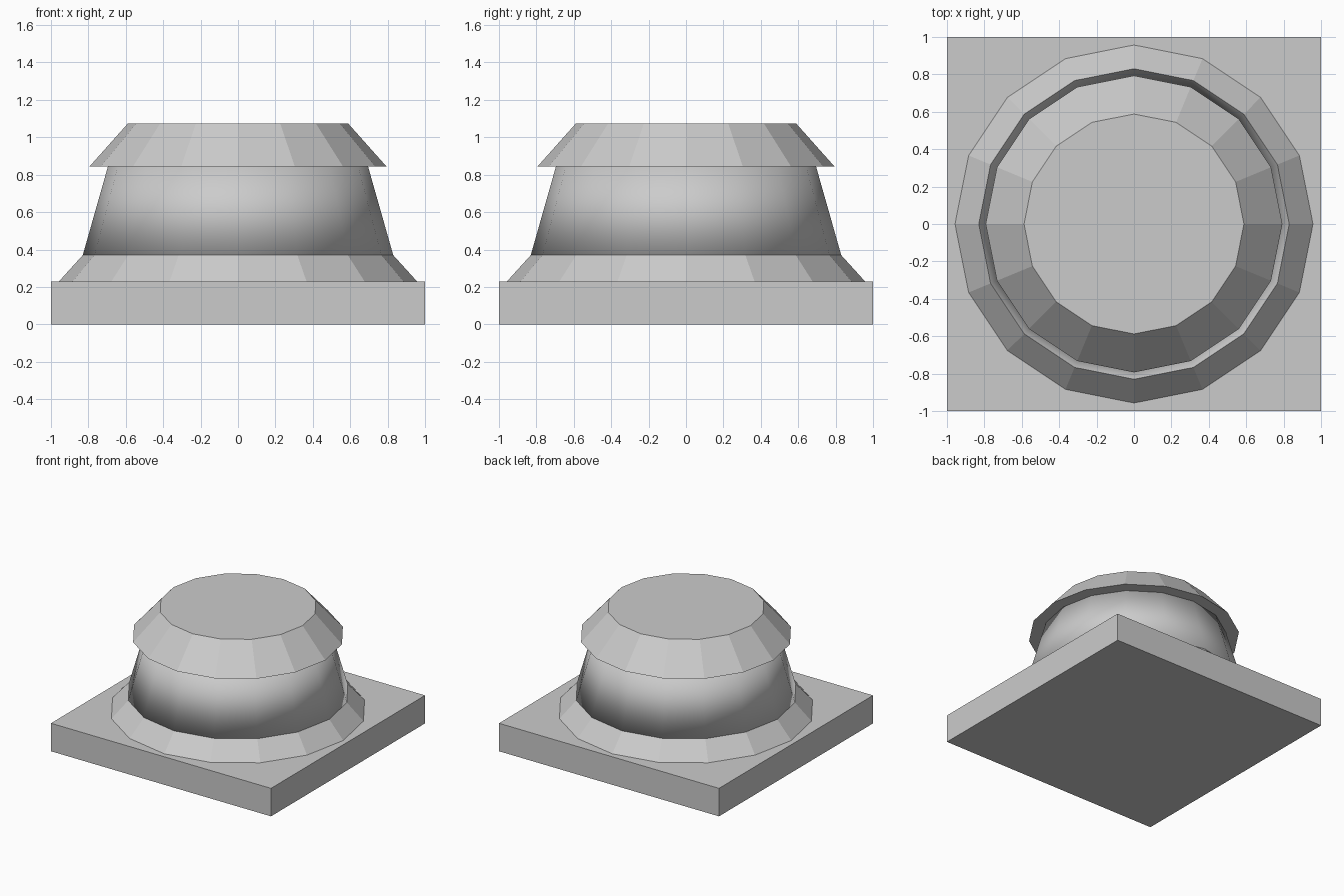
import bpy

if "Cube" in bpy.data.objects:
    bpy.data.objects.remove(bpy.data.objects["Cube"])

SIDES = 16


def frustum(name, r_bottom, r_top, z0, z1, smooth=False):
    """16-sided closed tapered drum with a corner on the x axis."""
    bpy.ops.mesh.primitive_cone_add(
        vertices=SIDES, radius1=r_bottom, radius2=r_top, depth=z1 - z0,
        end_fill_type='NGON', location=(0, 0, (z0 + z1) / 2))
    obj = bpy.context.object
    obj.name = name
    if smooth:
        bpy.ops.object.shade_smooth()
    return obj


# Square plinth
bpy.ops.mesh.primitive_cube_add(size=1, location=(0, 0, 0.115))
plinth = bpy.context.object
plinth.name = "plinth"
plinth.scale = (2, 2, 0.23)
bpy.ops.object.transform_apply(location=False, rotation=False, scale=True)

# Faceted collar, smooth neck and overhanging faceted cap
frustum("base_collar", 0.957, 0.83, 0.23, 0.37)
frustum("neck", 0.83, 0.695, 0.37, 0.845, smooth=True)
frustum("cap", 0.793, 0.588, 0.845, 1.075)
